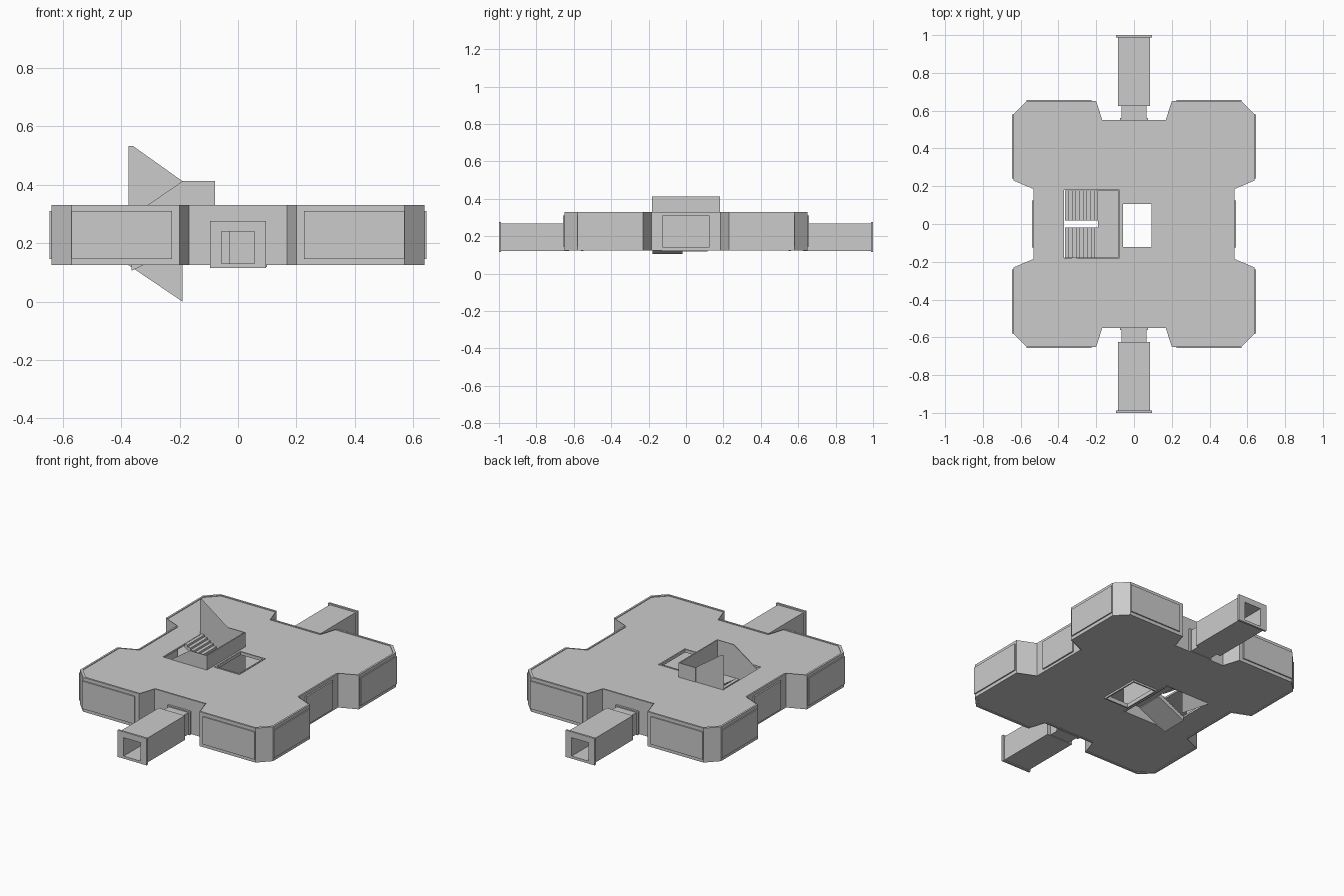
import bpy, bmesh
from mathutils import Vector

if "Cube" in bpy.data.objects:
    bpy.data.objects.remove(bpy.data.objects["Cube"])


def finish(name, bm, recalc=True):
    if recalc:
        bmesh.ops.recalc_face_normals(bm, faces=bm.faces[:])
    me = bpy.data.meshes.new(name)
    bm.to_mesh(me)
    bm.free()
    ob = bpy.data.objects.new(name, me)
    bpy.context.collection.objects.link(ob)
    return ob


def box(name, x0, x1, y0, y1, z0, z1):
    bm = bmesh.new()
    bmesh.ops.create_cube(bm, size=1)
    for v in bm.verts:
        v.co = Vector(((x0 + x1) / 2 + v.co.x * (x1 - x0),
                       (y0 + y1) / 2 + v.co.y * (y1 - y0),
                       (z0 + z1) / 2 + v.co.z * (z1 - z0)))
    return finish(name, bm)


def prism(name, loops, a, b, axis='Z'):
    """Fill closed 2D loops (outer plus holes) and extrude from a to b."""
    bm = bmesh.new()
    for loop in loops:
        vs = [bm.verts.new((p[0], p[1], a) if axis == 'Z' else (p[0], a, p[1])) for p in loop]
        for i, v in enumerate(vs):
            bm.edges.new((v, vs[(i + 1) % len(vs)]))
    n = Vector((0, 0, 1)) if axis == 'Z' else Vector((0, 1, 0))
    bmesh.ops.triangle_fill(bm, edges=bm.edges[:], use_beauty=True, normal=n)
    ret = bmesh.ops.extrude_face_region(bm, geom=bm.faces[:], use_keep_orig=True)
    moved = [g for g in ret['geom'] if isinstance(g, bmesh.types.BMVert)]
    bmesh.ops.translate(bm, verts=moved, vec=n * (b - a))
    return finish(name, bm)


def rect(x0, x1, y0, y1):
    return [(x0, y0), (x1, y0), (x1, y1), (x0, y1)]


# Station outline from one quarter
Q = [(.168, .55), (.2, .65), (.57, .65), (.638, .58), (.638, .23), (.532, .185)]
outline = (Q + [(x, -y) for x, y in reversed(Q)] + [(-x, -y) for x, y in Q]
           + [(-x, y) for x, y in reversed(Q)])
inner = [(x * .982, y * .982) for x, y in outline]
WELL = rect(-.37, -.08, -.18, .18)
HATCH = rect(-.065, .1, -.13, .115)

# Hull: outer wall ring, roof and floor
prism('outer_wall', [outline, inner], .125, .33)
prism('roof', [inner, WELL, HATCH], .315, .326)
prism('floor', [inner, WELL, HATCH], .129, .14)

# Hatch trims
trim = rect(-.057, .092, -.122, .107)
prism('roof_hatch_trim', [HATCH, trim], .312, .33)
prism('floor_hatch_trim', [HATCH, trim], .118, .142)

# Wall panels on each corner block and on the side recesses
for s in (-1, 1):
    for t in (-1, 1):
        xs = sorted((s * .225, s * .57))
        ys = sorted((t * .648, t * .657))
        box('end_panel', *xs, *ys, .145, .31)
        xs = sorted((s * .636, s * .645))
        ys = sorted((t * .24, t * .58))
        box('side_panel', *xs, *ys, .145, .31)
    xs = sorted((s * .53, s * .541))
    box('recess_panel', *xs, -.125, .125, .14, .31)

# Docking corridors, front and back
for t in (-1, 1):
    def span(a, b):
        return sorted((t * a, t * b))
    bore = rect(-.056, .056, .13, .24)
    prism('wall_collar', [rect(-.075, .075, .122, .262), bore], *span(.548, .562), axis='Y')
    prism('corridor_neck', [rect(-.065, .065, .125, .255), bore], *span(.555, .63), axis='Y')
    prism('corridor', [rect(-.086, .086, .121, .267), bore], *span(.625, .99), axis='Y')
    prism('corridor_end_frame', [rect(-.096, .096, .115, .275), bore], *span(.988, 1), axis='Y')
    box('corridor_door', -.03, .056, *span(.565, .575), .13, .24)


# Switchback stairs
def flight(name, z_start, z_end, y0, y1, steps=9, x0=-.365, x1=-.19):
    """Sawtooth profile between x0 and x1 with a sloped underside."""
    dx, dz = (x1 - x0) / steps, (z_end - z_start) / steps
    up = dz > 0
    pts = []
    for i in range(steps):
        z = z_start + dz * (i + (1 if up else 0))
        pts += [(x0 + i * dx, z), (x0 + (i + 1) * dx, z)]
    pts += [(x1, z_end - .025), (x0, z_start - .02)]
    prism(name, [pts], y0, y1, axis='Y')


flight('lower_flight', .125, .215, -.178, -.018)
flight('upper_flight', .328, .215, .018, .178)
box('stair_landing', -.19, -.082, -.178, .178, .195, .215)

# Guard walls around the landing and stairs
box('landing_end_wall', -.085, -.078, -.183, .183, .125, .412)
prism('lower_flight_guard', [[(-.08, .128), (-.08, .412), (-.19, .412), (-.368, .29), (-.368, .128)]],
      -.183, -.178, axis='Y')
box('landing_side_wall', -.19, -.08, .178, .183, .128, .412)

# Thin sloped sheet beside the upper flight, facing the front
bm = bmesh.new()
sheet = [(-.375, .125), (-.19, 0), (-.19, .412), (-.36, .533), (-.375, .533)]
bm.faces.new([bm.verts.new((x, .178, z)) for x, z in sheet])
finish('upper_flight_guard', bm, recalc=False)
